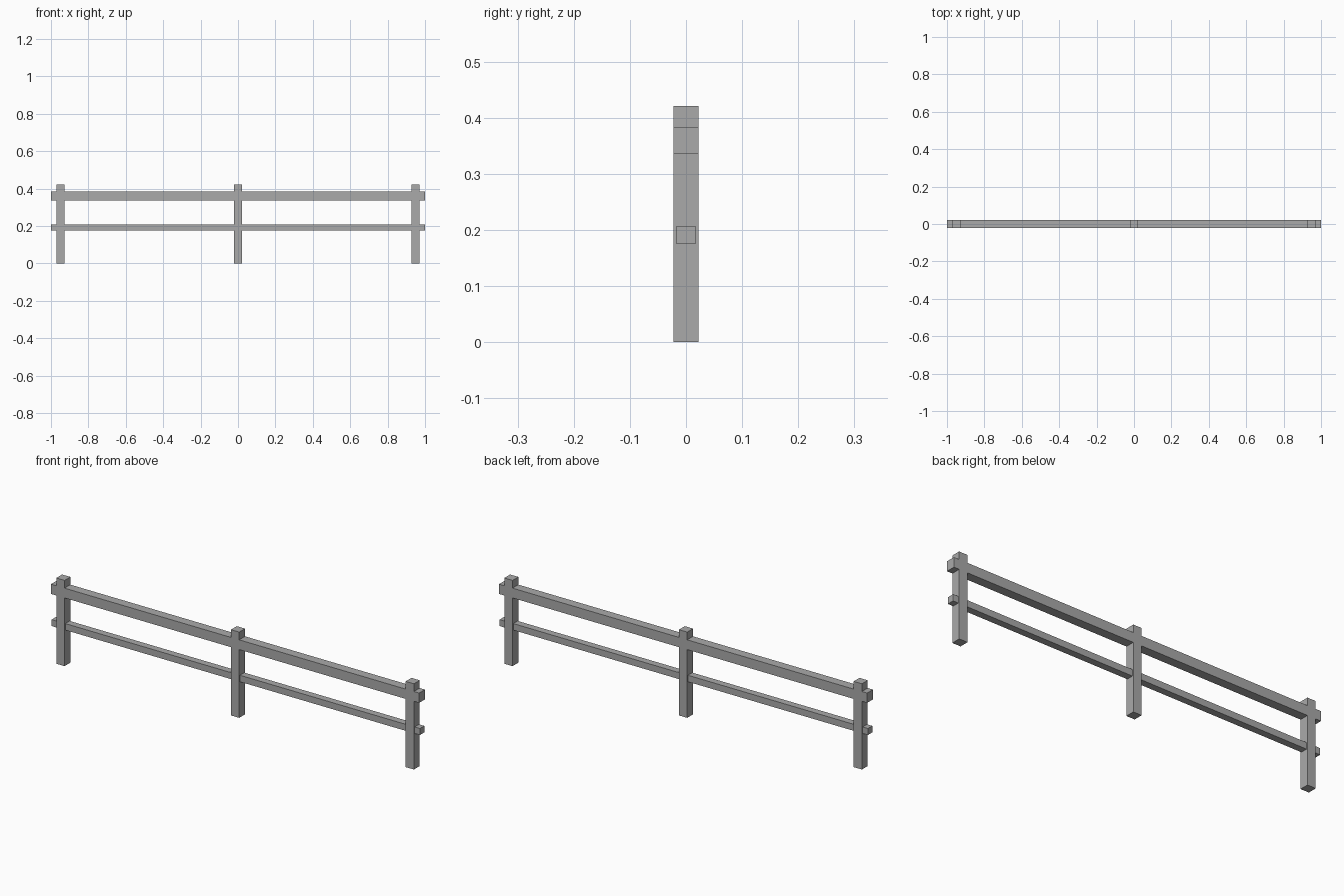
import bpy

cube = bpy.data.objects.get("Cube")
if cube:
    bpy.data.objects.remove(cube, do_unlink=True)

# Single weathered grey for the whole fence
grey = bpy.data.materials.new("weathered_grey")
grey.use_nodes = True
color = (0.4, 0.4, 0.4, 1)
grey.diffuse_color = color
grey.node_tree.nodes["Principled BSDF"].inputs["Base Color"].default_value = color


def beam(name, x, z_low, z_high, width, depth):
    """Square-cut timber centred on x and y = 0."""
    bpy.ops.mesh.primitive_cube_add(size=1, location=(x, 0, (z_low + z_high) / 2))
    ob = bpy.context.object
    ob.name = name
    ob.scale = (width, depth, z_high - z_low)
    bpy.ops.object.transform_apply(location=False, rotation=False, scale=True)
    ob.data.materials.append(grey)
    return ob


THICK = 0.045

# Three upright posts
for name, x in (("right_post", -0.949), ("middle_post", 0), ("left_post", 0.949)):
    beam(name, x, 0, 0.421, THICK, THICK)

# Thick top rail flush with the posts, thinner lower rail running through them
beam("top_rail", 0, 0.335, 0.383, 2, THICK)
beam("lower_rail", 0, 0.175, 0.207, 2, 0.034)
